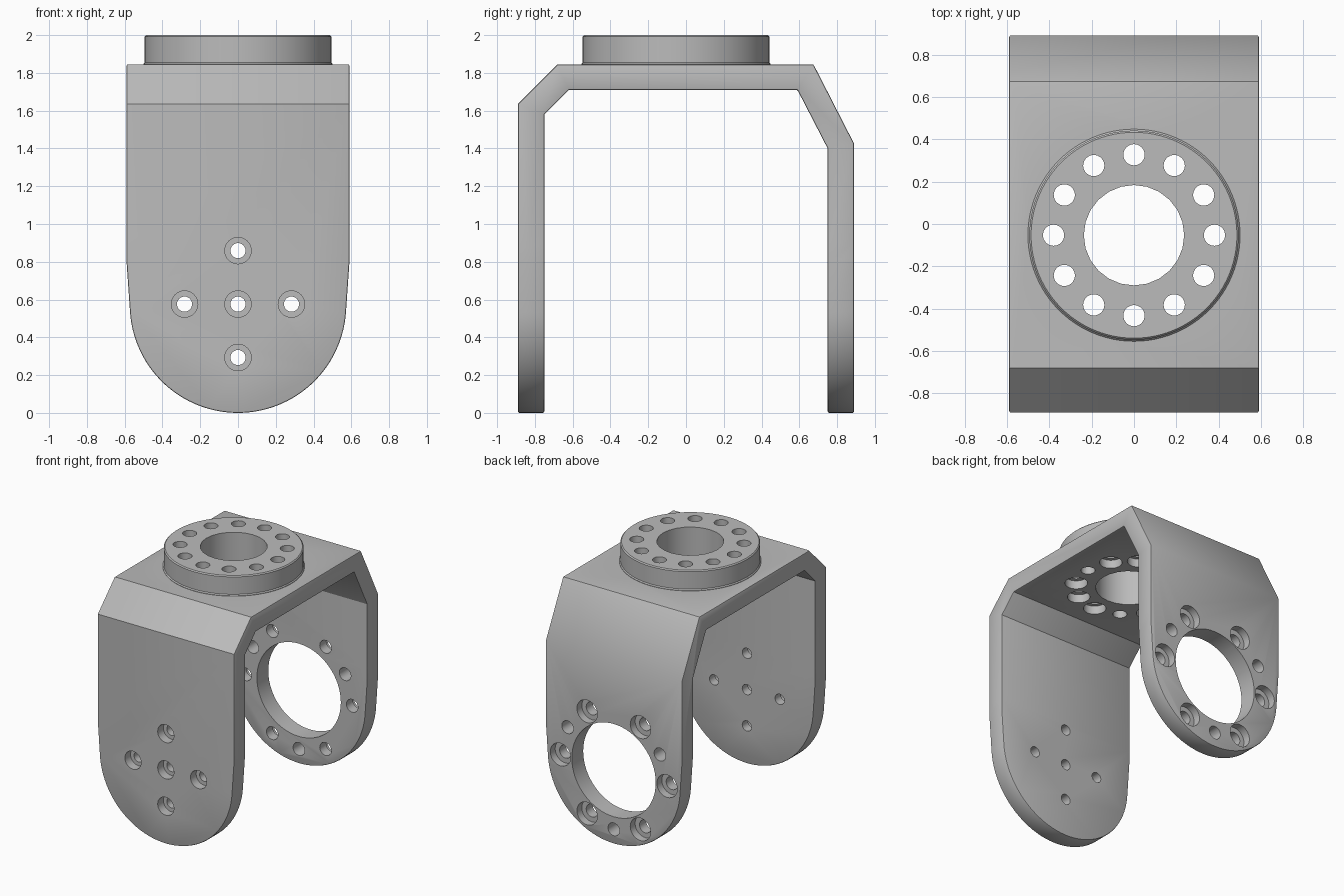
import bpy, bmesh
from math import sin, cos, pi, radians
from mathutils import Matrix, Vector

if "Cube" in bpy.data.objects:
    bpy.data.objects.remove(bpy.data.objects["Cube"])

# Single bare-metal material
grey = bpy.data.materials.new("satin grey")
grey.use_nodes = True
colour = (0.5, 0.5, 0.5, 1)
grey.diffuse_color = colour
grey.node_tree.nodes["Principled BSDF"].inputs["Base Color"].default_value = colour


def make_object(name, bm):
    bmesh.ops.recalc_face_normals(bm, faces=bm.faces)
    mesh = bpy.data.meshes.new(name)
    bm.to_mesh(mesh)
    bm.free()
    mesh.materials.append(grey)
    obj = bpy.data.objects.new(name, mesh)
    bpy.context.collection.objects.link(obj)
    return obj


def prism(name, points, depth):
    """Closed outline extruded along the vector depth."""
    bm = bmesh.new()
    face = bm.faces.new([bm.verts.new(p) for p in points])
    ext = bmesh.ops.extrude_face_region(bm, geom=[face])
    moved = [v for v in ext["geom"] if isinstance(v, bmesh.types.BMVert)]
    bmesh.ops.translate(bm, verts=moved, vec=depth)
    return make_object(name, bm)


def turned(bm, matrix, steps, sides):
    """Capped solid of revolution from (radius, height) steps."""
    rings = [[bm.verts.new(matrix @ Vector((r * cos(2 * pi * i / sides),
                                            r * sin(2 * pi * i / sides), h)))
              for i in range(sides)] for r, h in steps]
    for low, high in zip(rings, rings[1:]):
        for i in range(sides):
            j = (i + 1) % sides
            bm.faces.new((low[i], low[j], high[j], high[i]))
    bm.faces.new(rings[0][::-1])
    bm.faces.new(rings[-1])


def hole(bm, matrix, radius, length, bore=0, bore_depth=0, sides=32):
    """Drill starting slightly outside the surface, with optional counterbore."""
    start = -0.04
    steps = [(radius, start), (radius, length)]
    if bore:
        steps = [(bore, start), (bore, bore_depth), (radius, bore_depth), (radius, length)]
    turned(bm, matrix, steps, sides)


def boolean(obj, cutter, operation):
    mod = obj.modifiers.new("cut", 'BOOLEAN')
    mod.object, mod.operation, mod.solver = cutter, operation, 'EXACT'


# Frame dimensions
HALF, AXIS_Z, ROUND = 0.59, 0.573, 0.573
FLANGE_Y, UNDER_Z = -0.053, 1.71

# Bent strap: side profile with unequal chamfered shoulders
side = [(-0.89, -0.1), (-0.89, 1.635), (-0.68, 1.845), (0.675, 1.845),
        (0.89, 1.425), (0.89, -0.1), (0.75, -0.1), (0.75, 1.40),
        (0.59, UNDER_Z), (-0.62, UNDER_Z), (-0.75, 1.58), (-0.75, -0.1)]
frame = prism("bracket_frame", [(-HALF, y, z) for y, z in side], (2 * HALF, 0, 0))

# Leg outline: straight sides, slight taper, round foot
arc = [radians(-3.9 - 172.2 * i / 56) for i in range(57)]
outline = [(-0.8, 2.2), (0.8, 2.2), (0.8, 0.9), (HALF, 0.9), (HALF, 0.8)]
outline += [(ROUND * cos(a), AXIS_Z + ROUND * sin(a)) for a in arc]
outline += [(-HALF, 0.8), (-HALF, 0.9), (-0.8, 0.9)]
leg_shape = prism("leg_outline_helper", [(x, -1.2, z) for x, z in outline], (0, 2.4, 0))

# Round mounting flange on top
bm = bmesh.new()
turned(bm, Matrix.Translation((0, FLANGE_Y, 0)),
       [(0.501, 1.84), (0.501, 1.848), (0.494, 1.856), (0.494, 1.992), (0.486, 2.0)], 96)
flange = make_object("mounting_flange", bm)

# Drills for the front leg (five-hole cross, bored from outside)
bm = bmesh.new()
into_front = Matrix.Rotation(-pi / 2, 4, 'X')
for x, z in [(0, 0), (1, 0), (-1, 0), (0, 1), (0, -1)]:
    spot = Matrix.Translation((0.283 * x, -0.89, 0.576 + 0.283 * z))
    hole(bm, spot @ into_front, 0.04, 0.2, 0.07, 0.07)

# Drills for the back leg (large bore, six counterbored and three plain holes)
into_back = Matrix.Rotation(pi / 2, 4, 'X')
hole(bm, Matrix.Translation((0, 0.89, AXIS_Z)) @ into_back, 0.362, 0.2, sides=64)
for angle in range(0, 360, 30):
    if angle == 90:
        continue
    a = radians(angle)
    plain = angle % 60 == 30
    if plain and angle not in (30, 150, 270):
        continue
    spot = Matrix.Translation((0.46 * cos(a), 0.89, AXIS_Z + 0.46 * sin(a)))
    hole(bm, spot @ into_back, 0.05, 0.2, 0 if plain else 0.088, 0.06)

# Drills for the flange (centre bore and ring of twelve, bored from below)
hole(bm, Matrix.Translation((0, FLANGE_Y, UNDER_Z)), 0.237, 0.4, sides=24)
for angle in range(0, 360, 30):
    a = radians(angle)
    spot = Matrix.Translation((0.38 * cos(a), FLANGE_Y + 0.38 * sin(a), UNDER_Z))
    hole(bm, spot, 0.05, 0.4, 0.08 if angle % 120 else 0, 0.065)
drills = make_object("drill_helper", bm)

# Shape, soften edges, then drill
boolean(frame, leg_shape, 'INTERSECT')
bevel = frame.modifiers.new("soft_edges", 'BEVEL')
bevel.width, bevel.segments = 0.008, 2
bevel.limit_method, bevel.angle_limit = 'ANGLE', radians(60)
boolean(frame, flange, 'UNION')
boolean(frame, drills, 'DIFFERENCE')

bpy.ops.object.select_all(action='DESELECT')
bpy.context.view_layer.objects.active = frame
frame.select_set(True)
for mod in list(frame.modifiers):
    bpy.ops.object.modifier_apply(modifier=mod.name)
for helper in (leg_shape, flange, drills):
    bpy.data.objects.remove(helper)
bpy.ops.object.shade_smooth_by_angle(angle=radians(25))
